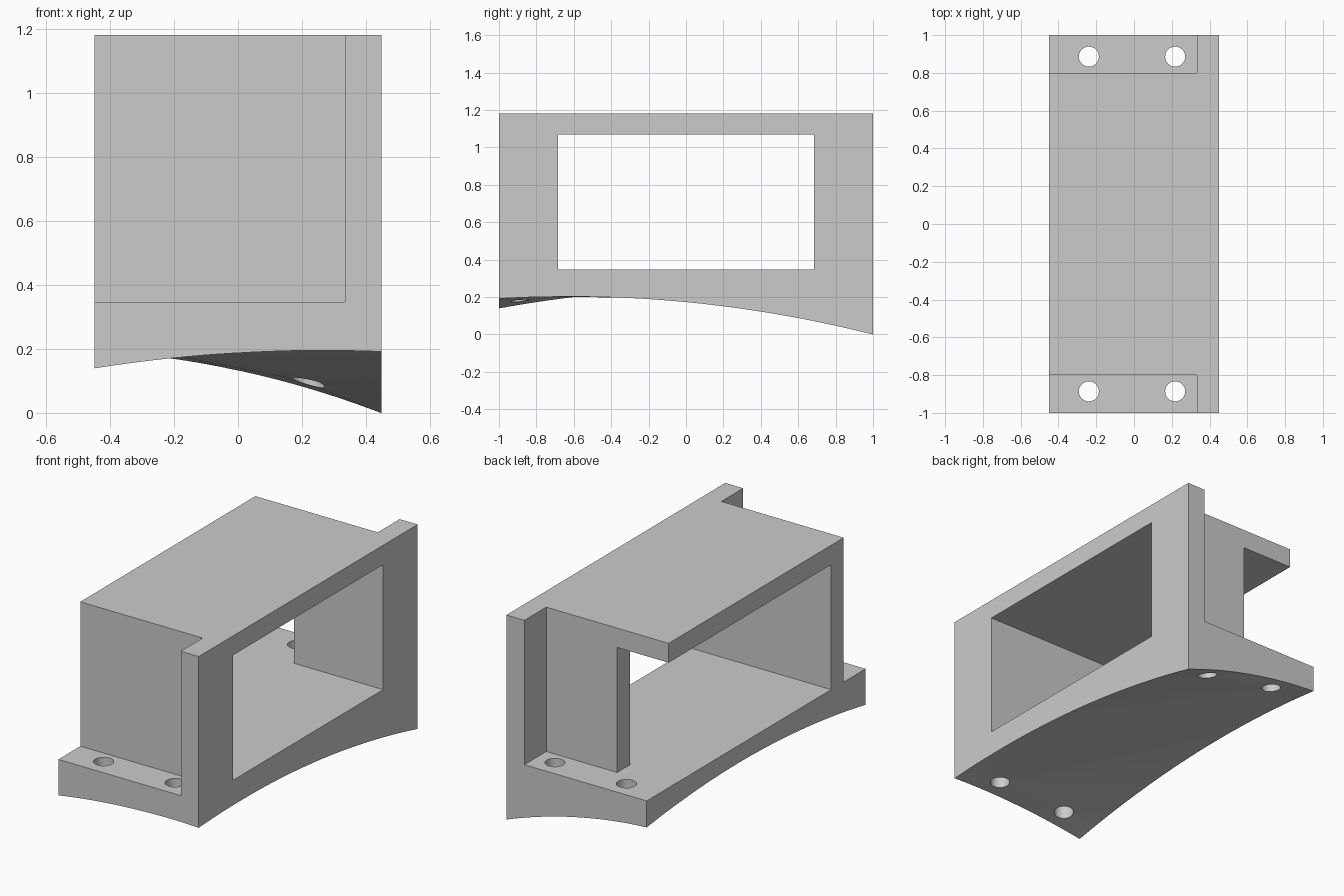
import bpy
import bmesh
from math import radians

cube = bpy.data.objects.get("Cube")
if cube:
    bpy.data.objects.remove(cube, do_unlink=True)

HALF_X, HALF_Y, TOP = 0.449, 1.0, 1.182
FLOOR, CEILING = 0.347, 1.07     # clear height of the window
FLANGE_X = 0.334                 # inner face of the mounting flange
WALL_IN, WALL_OUT = 0.685, 0.8   # end walls of the box
HOLE_L, HOLE_R, HOLE_Y = -0.239, 0.218, 0.886

grey = bpy.data.materials.new("plain grey")
grey.use_nodes = True
colour = (0.6, 0.6, 0.6, 1)
grey.diffuse_color = colour
grey.node_tree.nodes["Principled BSDF"].inputs["Base Color"].default_value = colour


def add_object(name, bm):
    bmesh.ops.recalc_face_normals(bm, faces=bm.faces)
    mesh = bpy.data.meshes.new(name)
    bm.to_mesh(mesh)
    bm.free()
    mesh.materials.append(grey)
    obj = bpy.data.objects.new(name, mesh)
    bpy.context.collection.objects.link(obj)
    return obj


def box(name, low, high):
    bm = bmesh.new()
    bmesh.ops.create_cube(bm, size=1)
    for v in bm.verts:
        v.co = [l + (c + 0.5) * (h - l) for c, l, h in zip(v.co, low, high)]
    return add_object(name, bm)


def cylinder(name, x, y, radius):
    bm = bmesh.new()
    bmesh.ops.create_cone(bm, cap_ends=True, segments=32, radius1=radius,
                          radius2=radius, depth=1)
    bmesh.ops.translate(bm, verts=bm.verts, vec=(x, y, 0.3))
    return add_object(name, bm)


def rim_height(x, y):
    slope = 0.238 - 0.079 * x - 0.0274 * y - 0.137 * x * y
    return slope - (0.145 + 0.035 * y) * x * x - 0.0775 * y * y


def underside(name):
    """Solid below the base: curved rim, spanned by fans from the screw holes."""
    bm = bmesh.new()
    hubs = {(x, y): bm.verts.new((x, y, rim_height(x, y) - 0.003))
            for x in (HOLE_L, HOLE_R) for y in (-HOLE_Y, HOLE_Y)}
    front_l, back_l = hubs[HOLE_L, -HOLE_Y], hubs[HOLE_L, HOLE_Y]
    front_r, back_r = hubs[HOLE_R, -HOLE_Y], hubs[HOLE_R, HOLE_Y]

    # Each side: start, end, and the hub used up to a share of its length
    w, d, n = HALF_X + 0.005, HALF_Y + 0.005, 30
    sides = [
        ((-w, -d), (w, -d), [(0.5, front_l), (1, front_r)]),
        ((w, -d), (w, d), [(0.13, front_r), (0.75, back_l), (1, back_r)]),
        ((w, d), (-w, d), [(0.5, back_r), (1, back_l)]),
        ((-w, d), (-w, -d), [(0.13, back_l), (0.75, front_r), (1, front_l)]),
    ]
    rim, owners = [], []
    for (x0, y0), (x1, y1), spans in sides:
        for i in range(n):
            t = i / n
            x, y = x0 + (x1 - x0) * t, y0 + (y1 - y0) * t
            rim.append(bm.verts.new((x, y, rim_height(x, y))))
            owners.append(next(hub for limit, hub in spans if t < limit))

    for i, hub in enumerate(owners):
        bm.faces.new((rim[i - 1], rim[i], owners[i - 1]))
        if hub is not owners[i - 1]:
            bm.faces.new((owners[i - 1], rim[i], hub))

    bmesh.ops.recalc_face_normals(bm, faces=bm.faces)
    sheet = bmesh.ops.extrude_face_region(bm, geom=bm.faces[:], use_keep_orig=True)
    for v in sheet["geom"]:
        if isinstance(v, bmesh.types.BMVert):
            v.co.z = -0.5
    return add_object(name, bm)


# Solid block, carved into base, box and flange
body = box("bracket_body", (-HALF_X, -HALF_Y, -0.1), (HALF_X, HALF_Y, TOP))

cutters = [
    underside("curved_underside"),
    box("window", (-1, -WALL_IN, FLOOR), (1, WALL_IN, CEILING)),
    # Back wall stops short of the open side
    box("wall_opening", (-1, 0.6, FLOOR), (-0.12, 0.9, CEILING)),
]
for side in (-1, 1):
    # Step above each end of the base, with two screw holes
    ys = sorted((side * WALL_OUT, side * 1.2))
    cutters.append(box("end_step", (-1, ys[0], FLOOR), (FLANGE_X, ys[1], 2)))
    for x in (HOLE_L, HOLE_R):
        cutters.append(cylinder("screw_hole", x, side * HOLE_Y, 0.053))

bpy.ops.object.select_all(action="DESELECT")
bpy.context.view_layer.objects.active = body
body.select_set(True)
for cutter in cutters:
    cutter.hide_render = True
    cut = body.modifiers.new(cutter.name, "BOOLEAN")
    cut.operation = "DIFFERENCE"
    cut.solver = "EXACT"
    cut.object = cutter
    bpy.ops.object.modifier_apply(modifier=cut.name)
    bpy.data.objects.remove(cutter, do_unlink=True)

bpy.ops.object.shade_smooth_by_angle(angle=radians(30))
